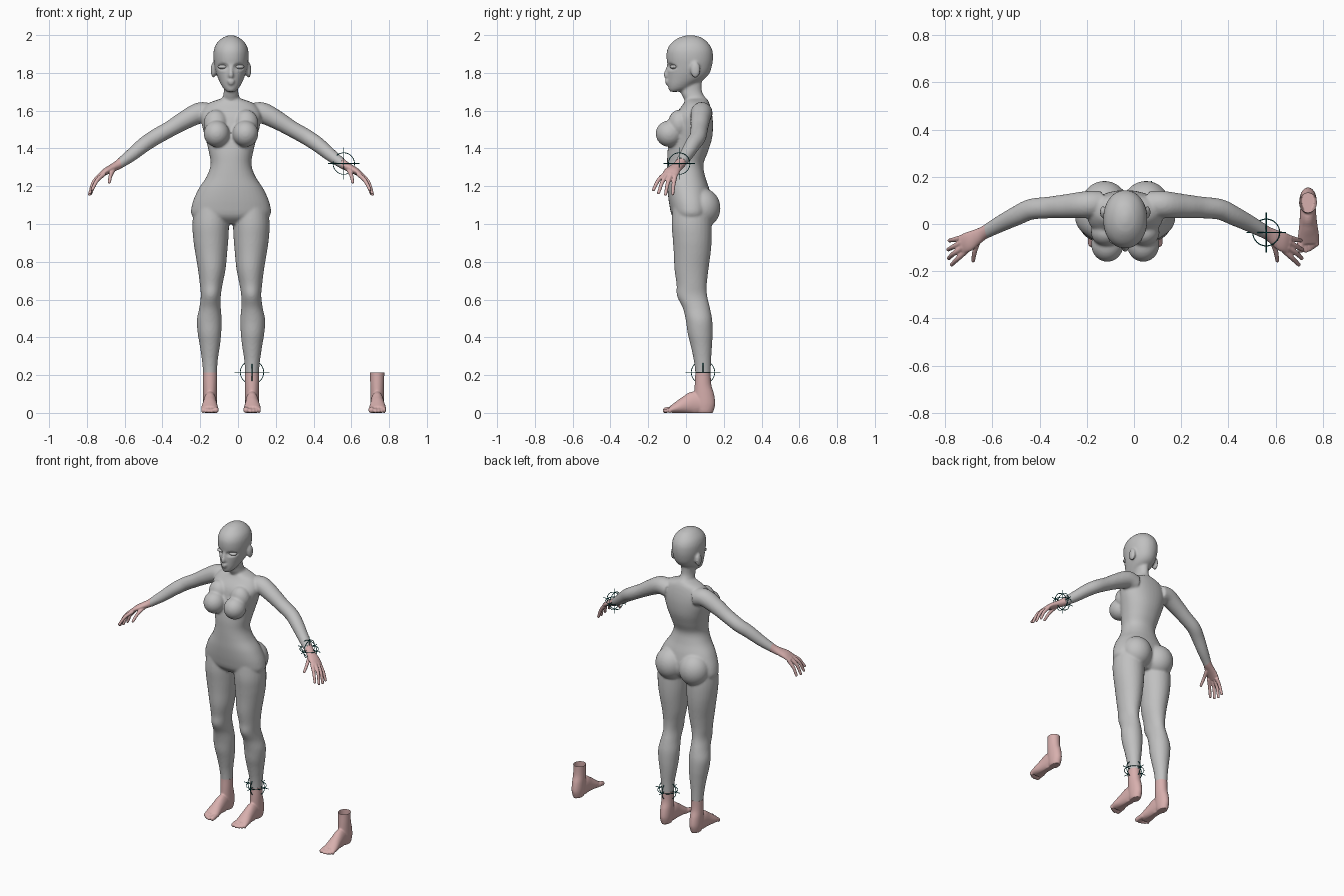
import bpy, bmesh, math
from mathutils import Vector, Matrix

if "Cube" in bpy.data.objects:
    bpy.data.objects.remove(bpy.data.objects["Cube"])

CX = -0.037          # body centre line (the loose foot widens the model to the right)
ANKLE = 0.213
X, Y, Z = Vector((1, 0, 0)), Vector((0, 1, 0)), Vector((0, 0, 1))


def material(name, rgb):
    m = bpy.data.materials.new(name)
    m.diffuse_color = (*rgb, 1)
    m.use_nodes = True
    m.node_tree.nodes["Principled BSDF"].inputs["Base Color"].default_value = m.diffuse_color
    return m


GREY = material("body grey", (0.53, 0.53, 0.53))
PINK = material("skin pink", (0.68, 0.43, 0.42))
TEAL = material("marker teal", (0.0, 0.10, 0.10))


def smooth_rows(rows, steps=5):
    """Catmull-Rom interpolation of (x, y, z, a, b) rows."""
    r = [Vector(q) for q in rows]
    r = [2 * r[0] - r[1]] + r + [2 * r[-1] - r[-2]]
    out = []
    for i in range(1, len(r) - 2):
        p0, p1, p2, p3 = r[i - 1:i + 3]
        for k in range(steps):
            t = k / steps
            out.append(0.5 * (2 * p1 + (p2 - p0) * t + (2 * p0 - 5 * p1 + 4 * p2 - p3) * t * t
                              + (3 * p1 - p0 - 3 * p2 + p3) * t ** 3))
    return out + [r[-2]]


def loft(bm, rows, ref=None, p=2.0, s=1, n=28):
    """Closed skin over elliptical rings; flat rings if ref is None."""
    rows = smooth_rows(rows)
    cs = [Vector((s * r[0], r[1], r[2])) for r in rows]
    rings = []
    for i, (c, r) in enumerate(zip(cs, rows)):
        u, v = X, Y
        if ref:
            t = (cs[min(i + 1, len(cs) - 1)] - cs[max(i - 1, 0)]).normalized()
            v = (ref - t * ref.dot(t)).normalized()
            u = v.cross(t)
        a, b = max(r[3], 0.002), max(r[4], 0.002)
        ring = []
        for k in range(n):
            ca, sa = math.cos(2 * math.pi * k / n), math.sin(2 * math.pi * k / n)
            ca = math.copysign(abs(ca) ** (2 / p), ca)
            sa = math.copysign(abs(sa) ** (2 / p), sa)
            ring.append(bm.verts.new(c + u * a * ca + v * b * sa))
        rings.append(ring)
    for r0, r1 in zip(rings, rings[1:]):
        for k in range(n):
            bm.faces.new((r0[k], r0[(k + 1) % n], r1[(k + 1) % n], r1[k]))
    bm.faces.new(rings[0][::-1])
    bm.faces.new(rings[-1])


def ball(bm, c, scale):
    bmesh.ops.create_icosphere(bm, subdivisions=4, radius=1,
                               matrix=Matrix.Translation(c) @ Matrix.Diagonal((*scale, 1)))


def digit(bm, pts, r0, r1, ref, s=1):
    n = len(pts) - 1
    rs = [r0 + (r1 - r0) * i / n for i in range(n + 1)]
    loft(bm, [(*q, r, r) for q, r in zip(pts, rs)], ref, s=s, n=14)
    q = pts[-1]
    ball(bm, (s * q[0], q[1], q[2]), (r1, r1, r1))


def finish(name, bm, mat, voxel, loc, cuts, tweak=None, iterations=4):
    """Fuse the overlapping parts into one smooth skin, then trim it open."""
    bmesh.ops.recalc_face_normals(bm, faces=bm.faces)
    me = bpy.data.meshes.new(name)
    bm.to_mesh(me)
    bm.free()
    ob = bpy.data.objects.new(name, me)
    bpy.context.collection.objects.link(ob)
    m = ob.modifiers.new("fuse", 'REMESH')
    m.mode, m.voxel_size = 'VOXEL', voxel
    m = ob.modifiers.new("soften", 'SMOOTH')
    m.factor, m.iterations = 0.5, iterations
    dg = bpy.context.evaluated_depsgraph_get()
    new = bpy.data.meshes.new_from_object(ob.evaluated_get(dg))
    ob.modifiers.clear()
    bm = bmesh.new()
    bm.from_mesh(new)
    for co, no in cuts:
        bmesh.ops.bisect_plane(bm, geom=bm.verts[:] + bm.edges[:] + bm.faces[:],
                               plane_co=co, plane_no=no, clear_outer=True)
    for v in bm.verts:
        if tweak:
            tweak(v.co)
    for f in bm.faces:
        f.smooth = True
        f.material_index = 0
    bm.to_mesh(new)
    bm.free()
    new.materials.clear()
    new.materials.append(mat)
    ob.data = new
    ob.location = loc
    return ob


def wrist_cut(s, outward):
    return (Vector((s * 0.588, -0.031, 1.32)), Vector((s, -0.2, -0.2)) * outward)


# ---- body: torso, neck, head, limbs ----
bm = bmesh.new()


def profile(rows, p):
    """Rows of (z, half width, front y, back y)."""
    loft(bm, [(0, (f + b) / 2, z, w, (b - f) / 2) for z, w, f, b in rows], p=p, n=40)


profile([(1.665, .05, .0, .11), (1.635, .125, -.015, .125), (1.58, .16, -.055, .138),
         (1.52, .153, -.072, .143), (1.45, .134, -.088, .137), (1.38, .117, -.098, .115),
         (1.315, .108, -.10, .092), (1.25, .13, -.10, .102), (1.18, .175, -.098, .125),
         (1.10, .207, -.088, .14), (1.04, .203, -.072, .13), (1.00, .12, -.03, .09)], 2.2)
profile([(1.60, .06, .0, .13), (1.65, .05, -.006, .115), (1.70, .038, -.028, .085),
         (1.77, .038, -.03, .085)], 2)
# head
profile([(1.70, .020, -.084, -.04), (1.715, .038, -.092, .01), (1.74, .054, -.096, .05),
         (1.77, .068, -.098, .10), (1.80, .079, -.098, .125), (1.84, .088, -.098, .138),
         (1.88, .093, -.103, .143), (1.92, .091, -.10, .139), (1.955, .077, -.08, .12),
         (1.985, .046, -.04, .085), (1.999, .012, .005, .04)], 2.1)
# nose and lips
loft(bm, [(0, -.088, 1.845, .007, .01), (0, -.10, 1.81, .009, .012), (0, -.107, 1.787, .014, .012),
          (0, -.095, 1.776, .010, .008)], Y)
ball(bm, (0, -.098, 1.758), (.021, .015, .007))
ball(bm, (0, -.096, 1.745), (.018, .015, .008))
for s in (1, -1):
    # ears
    ball(bm, (s * .094, .05, 1.815), (.013, .026, .042))
    # bust
    ball(bm, (s * .076, -.088, 1.478), (.068, .072, .070))
    ball(bm, (s * .08, -.035, 1.53), (.065, .06, .075))
    # buttocks
    ball(bm, (s * .088, .085, 1.085), (.098, .097, .105))
    # leg
    loft(bm, [(.10, .03, 1.10, .095, .10), (.107, .03, 1.0, .097, .106), (.107, .033, .92, .093, .103),
              (.105, .033, .85, .085, .098), (.102, .029, .76, .073, .090), (.105, .03, .68, .060, .080),
              (.107, .032, .62, .053, .080), (.111, .055, .555, .057, .072), (.115, .069, .49, .066, .070),
              (.114, .075, .42, .062, .066), (.112, .081, .36, .054, .057), (.112, .087, .28, .042, .046),
              (.111, .09, .213, .037, .041), (.111, .09, .17, .037, .041)], s=s)
    # arm
    loft(bm, [(.10, .085, 1.58, .055, .055), (.165, .082, 1.588, .056, .057), (.25, .075, 1.547, .049, .051),
              (.32, .07, 1.505, .043, .046), (.40, .062, 1.46, .042, .044), (.46, .035, 1.42, .040, .041),
              (.53, .0, 1.363, .034, .035), (.595, -.035, 1.315, .026, .029),
              (.65, -.065, 1.275, .025, .028)], Y, s=s)


def eye_sockets(co):
    if co.z > 1.8 and co.y < -.02:
        q = ((abs(co.x) - .043) / .033) ** 2 + ((co.z - 1.832) / .02) ** 2
        if q < 1:
            co.y += .016 * (1 - q)


finish("body", bm, GREY, .0075, (CX, 0, 0),
       [wrist_cut(1, 1), wrist_cut(-1, 1), (Vector((0, 0, ANKLE)), -Z)], eye_sockets, 3)

# ---- eyes ----
for s, side in ((1, "left"), (-1, "right")):
    bm = bmesh.new()
    ball(bm, (0, 0, 0), (.028, .022, .012))
    finish(side + "_eye", bm, GREY, .004, (CX + s * .043, -.064, 1.832), [], iterations=1)

# ---- hands ----
FINGERS = [
    [(.672, -.112, 1.265), (.708, -.146, 1.232), (.735, -.172, 1.182)],
    [(.685, -.098, 1.265), (.726, -.125, 1.223), (.747, -.145, 1.165)],
    [(.690, -.078, 1.262), (.729, -.097, 1.215), (.749, -.108, 1.157)],
    [(.692, -.058, 1.252), (.724, -.066, 1.21), (.744, -.070, 1.16)],
    [(.620, -.062, 1.292), (.637, -.115, 1.258), (.644, -.155, 1.222)]]
for s, side in ((1, "left"), (-1, "right")):
    bm = bmesh.new()
    loft(bm, [(.54, -.005, 1.355, .032, .034), (.595, -.035, 1.315, .025, .028),
              (.63, -.055, 1.296, .021, .033), (.665, -.075, 1.277, .018, .041),
              (.695, -.088, 1.255, .012, .040)], Y, s=s)
    for f in FINGERS:
        digit(bm, f, .0125, .0085, X, s)
    finish(side + "_hand", bm, PINK, .004, (CX, 0, 0), [wrist_cut(s, -1)], iterations=2)

# ---- feet, with a loose open-topped copy ----
TOES = [(-.031, -.107, .016), (-.009, -.112, .011), (.008, -.106, .0105),
        (.023, -.097, .010), (.037, -.085, .0095)]


def flat_sole(co):
    co.z = max(co.z, 0.0)


for s, x, name in ((1, CX + .111, "left_foot"), (-1, CX - .111, "right_foot"), (1, .737, "loose_foot")):
    bm = bmesh.new()
    # ankle and heel
    loft(bm, [(0, .09, .26, .040, .043), (0, .09, .213, .038, .041), (0, .09, .15, .037, .044),
              (0, .096, .10, .037, .052), (0, .10, .05, .036, .055), (0, .10, .015, .032, .047),
              (0, .10, -.003, .026, .040)], s=s)
    # instep
    loft(bm, [(0, .12, .04, .03, .04), (0, .05, .052, .034, .062), (.001, .0, .042, .038, .048),
              (.002, -.045, .028, .044, .032), (.002, -.08, .017, .045, .019)], Z, s=s)
    for tx, ty, r in TOES:
        digit(bm, [(tx * .9, -.05, .02), (tx, -.085, .018), (tx, ty, r * .9)], r, r * .95, Z, s)
    finish(name, bm, PINK, .005, (x, 0, 0), [(Vector((0, 0, ANKLE)), Z)], flat_sole, 2)


# ---- wire joint markers: three rings and three axis lines ----
def marker(name, loc, radius, reach):
    cu = bpy.data.curves.new(name, 'CURVE')
    cu.dimensions = '3D'
    cu.bevel_depth, cu.bevel_resolution = .0022, 1
    for u, v in ((X, Y), (Y, Z), (Z, X)):
        circle = [u * radius * math.cos(k * math.pi / 16) + v * radius * math.sin(k * math.pi / 16)
                  for k in range(32)]
        for pts, closed in ((circle, True), ([u * -reach, u * reach], False)):
            sp = cu.splines.new('POLY')
            sp.points.add(len(pts) - 1)
            for q, c in zip(sp.points, pts):
                q.co = (*c, 1)
            sp.use_cyclic_u = closed
    cu.materials.append(TEAL)
    ob = bpy.data.objects.new(name, cu)
    bpy.context.collection.objects.link(ob)
    ob.location = loc
    bpy.ops.object.select_all(action='DESELECT')
    ob.select_set(True)
    bpy.context.view_layer.objects.active = ob
    bpy.ops.object.convert(target='MESH')


marker("wrist_marker", (.56, -.036, 1.32), .057, .084)
marker("ankle_marker", (.074, .09, .215), .062, .092)
